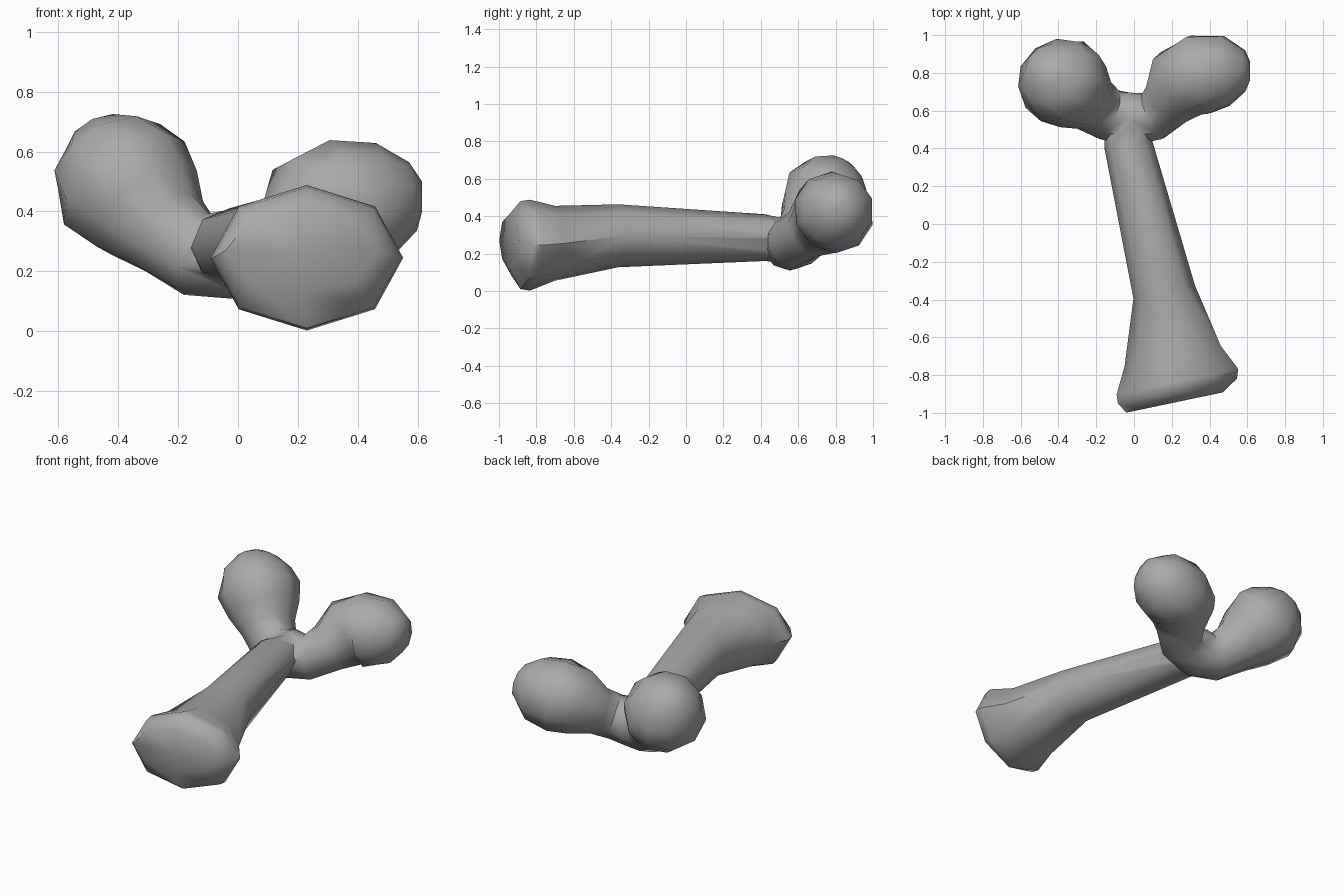
import bpy, bmesh, math
from mathutils import Vector

cube = bpy.data.objects.get("Cube")
if cube:
    bpy.data.objects.remove(cube, do_unlink=True)

grey = bpy.data.materials.new("bone grey")
grey.use_nodes = True
grey.diffuse_color = (0.4, 0.4, 0.4, 1)
grey.node_tree.nodes["Principled BSDF"].inputs["Base Color"].default_value = (0.4, 0.4, 0.4, 1)


def loft(name, rings, sides, phase=0.0):
    """Skin capped rings given as (centre, side axis, up axis)."""
    bm = bmesh.new()
    loops = []
    for c, u, v in rings:
        angles = [2 * math.pi * (i + phase) / sides for i in range(sides)]
        loops.append([bm.verts.new(c + u * math.cos(a) + v * math.sin(a)) for a in angles])
    for a, b in zip(loops, loops[1:]):
        for i in range(sides):
            j = (i + 1) % sides
            bm.faces.new((a[i], a[j], b[j], b[i]))
    for loop in (loops[0], loops[-1]):
        hub = bm.verts.new(sum((v.co for v in loop), Vector()) / sides)
        for i in range(sides):
            bm.faces.new((loop[i], loop[(i + 1) % sides], hub))
    bmesh.ops.recalc_face_normals(bm, faces=bm.faces)
    mesh = bpy.data.meshes.new(name)
    bm.to_mesh(mesh)
    bm.free()
    mesh.materials.append(grey)
    ob = bpy.data.objects.new(name, mesh)
    bpy.context.collection.objects.link(ob)
    return ob


# Shaft with its flared end: x, y, z, half width, half height
SHAFT = [(0.215, -0.945, 0.27, 0.255, 0.14), (0.23, -0.885, 0.245, 0.315, 0.235),
         (0.23, -0.835, 0.245, 0.322, 0.243), (0.205, -0.7, 0.255, 0.255, 0.2),
         (0.16, -0.36, 0.295, 0.163, 0.168), (-0.03, 0.42, 0.285, 0.125, 0.125),
         (-0.03, 0.56, 0.265, 0.13, 0.115)]
shaft = loft("bone", [(Vector((x, y, z)), Vector((w, 0.21 * w, 0)), Vector((0, 0, h)))
                      for x, y, z, w, h in SHAFT], 8)

# Forked end, right knob to left knob along one bent tube: x, y, z, radius
FORK = [(-0.47, 0.88, 0.66, 0.05), (-0.46, 0.86, 0.64, 0.12), (-0.43, 0.81, 0.58, 0.205),
        (-0.38, 0.755, 0.495, 0.245), (-0.305, 0.7, 0.41, 0.212), (-0.235, 0.645, 0.33, 0.16),
        (-0.14, 0.58, 0.257, 0.143), (-0.03, 0.555, 0.257, 0.148), (0.1, 0.57, 0.263, 0.135),
        (0.185, 0.65, 0.315, 0.148), (0.25, 0.745, 0.39, 0.205), (0.345, 0.79, 0.42, 0.222),
        (0.485, 0.81, 0.435, 0.195), (0.585, 0.81, 0.45, 0.115), (0.615, 0.81, 0.45, 0.05)]
path = [(Vector(p[:3]), p[3]) for p in FORK]
rings = []
for i, (c, r) in enumerate(path):
    t = (path[min(i + 1, len(path) - 1)][0] - path[max(i - 1, 0)][0]).normalized()
    side = t.cross(Vector((0, 0, 1))).normalized()
    rings.append((c, side * r, side.cross(t) * r))
fork = loft("forked_end", rings, 10, 0.5)

# Fuse both parts into one skin
join = shaft.modifiers.new("fuse", "BOOLEAN")
join.operation = "UNION"
join.solver = "EXACT"
join.object = fork
bpy.ops.object.select_all(action="DESELECT")
shaft.select_set(True)
bpy.context.view_layer.objects.active = shaft
bpy.ops.object.modifier_apply(modifier="fuse")
bpy.data.objects.remove(fork, do_unlink=True)
bpy.ops.object.shade_smooth_by_angle(angle=math.radians(50))
